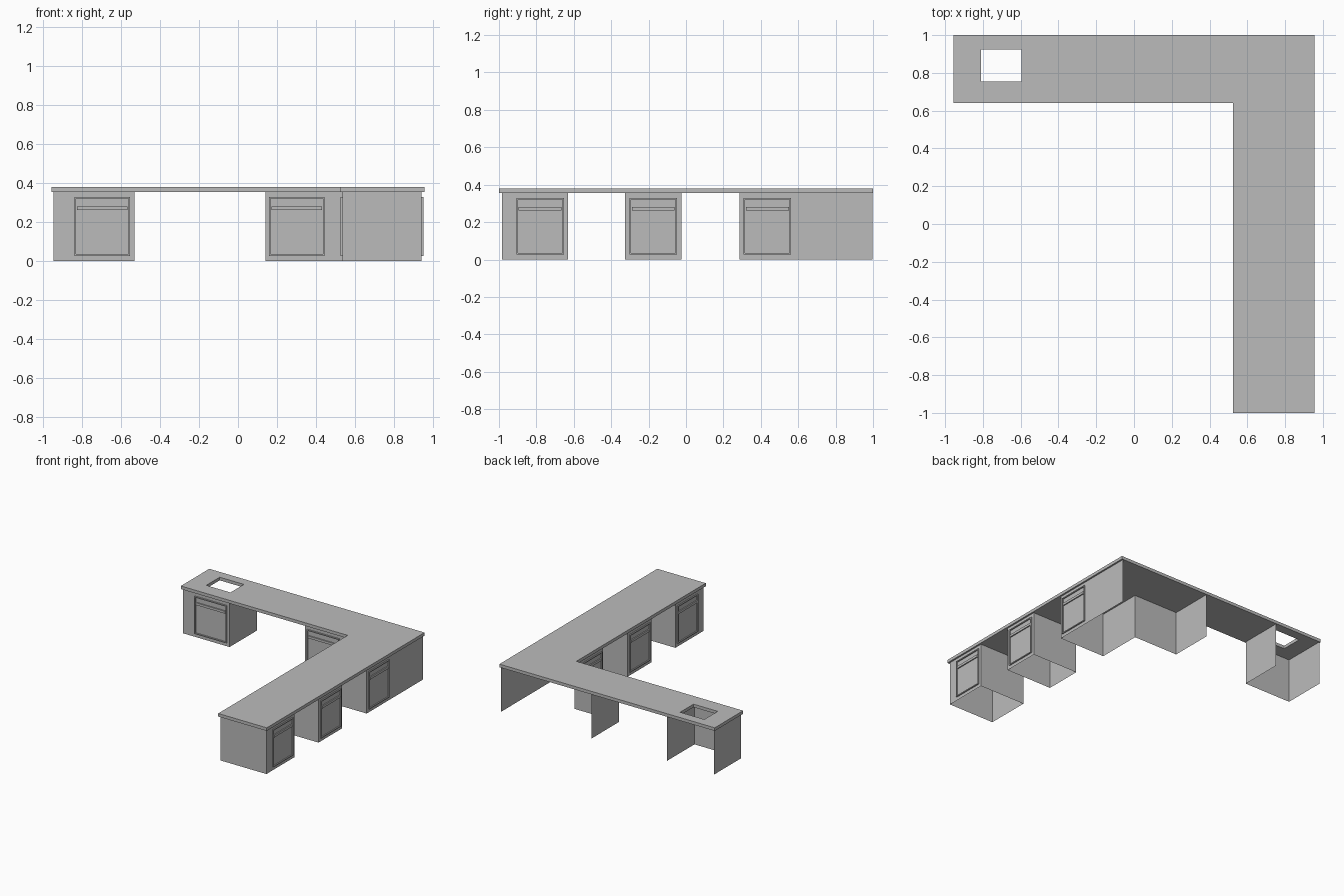
import bpy
import bmesh
from math import pi
from mathutils import Matrix, Vector

cube = bpy.data.objects.get("Cube")
if cube:
    bpy.data.objects.remove(cube)

grey = bpy.data.materials.new("light_grey")
grey.use_nodes = True
colour = (0.5, 0.5, 0.5, 1)
grey.diffuse_color = colour
grey.node_tree.nodes["Principled BSDF"].inputs["Base Color"].default_value = colour

TOP = 0.38      # worktop surface
UNDER = 0.355   # worktop underside and cabinet height
RISE = 0.009    # how far door frames stand out


def add_object(name, bm):
    mesh = bpy.data.meshes.new(name)
    bm.to_mesh(mesh)
    bm.free()
    mesh.materials.append(grey)
    obj = bpy.data.objects.new(name, mesh)
    bpy.context.collection.objects.link(obj)
    return obj


def add_box(bm, low, high):
    low, high = Vector(low), Vector(high)
    size = Matrix.Diagonal((*(high - low), 1))
    bmesh.ops.create_cube(bm, size=1, matrix=Matrix.Translation((low + high) / 2) @ size)


def walls(name, path, closed=False):
    """Thin upright panels along a plan path, with outside on its left."""
    bm = bmesh.new()
    low = [bm.verts.new((x, y, 0)) for x, y in path]
    high = [bm.verts.new((x, y, UNDER)) for x, y in path]
    for i in range(len(path) if closed else len(path) - 1):
        j = (i + 1) % len(path)
        bm.faces.new((low[j], low[i], high[i], high[j]))
    return add_object(name, bm)


def door(name, x, y, width, turn):
    """Raised frame and bar handle, facing -y before turning; x, y is its middle."""
    place = Matrix.Translation((x, y, 0)) @ Matrix.Rotation(turn, 4, 'Z')
    half, low, high, rim = width / 2, 0.027, 0.328, 0.008

    frame = bmesh.new()
    for side in (-1, 1):
        edges = sorted((side * half, side * (half - rim)))
        add_box(frame, (edges[0], -RISE, low), (edges[1], 0, high))
    for z in (low, high - rim):
        add_box(frame, (rim - half, -RISE, z), (half - rim, 0, z + rim))
    add_object(name + "_frame", frame).matrix_world = place

    handle = bmesh.new()
    grip = half - 0.013
    add_box(handle, (-grip, -RISE, 0.262), (grip, 0, 0.281))
    add_object(name + "_handle", handle).matrix_world = place


# L-shaped worktop with a sink opening
bm = bmesh.new()
xs = (-0.955, -0.81, -0.595, 0.525, 0.955)
ys = (-1, 0.64, 0.755, 0.925, 1)
for i in range(4):
    for j in range(4):
        missing = (j == 0 and i < 3) or (i == 1 and j == 2)
        if not missing:
            corners = ((i, j), (i + 1, j), (i + 1, j + 1), (i, j + 1))
            bm.faces.new([bm.verts.new((xs[a], ys[b], UNDER)) for a, b in corners])
bmesh.ops.remove_doubles(bm, verts=bm.verts, dist=0.001)
slab = bmesh.ops.extrude_face_region(bm, geom=bm.faces[:], use_keep_orig=True)
raised = [v for v in slab["geom"] if isinstance(v, bmesh.types.BMVert)]
bmesh.ops.translate(bm, verts=raised, vec=(0, 0, TOP - UNDER))
bmesh.ops.recalc_face_normals(bm, faces=bm.faces)
bmesh.ops.dissolve_limit(bm, angle_limit=0.01, verts=bm.verts, edges=bm.edges)
add_object("worktop", bm)

# Cabinet bodies, open underneath and at the back wall
INNER, OUTER, FRONT, BACK = 0.535, 0.942, 0.65, 0.997
for name, y0, y1 in (("end_cabinet", -0.985, -0.63), ("middle_cabinet", -0.325, -0.025)):
    walls(name, [(OUTER, y1), (OUTER, y0), (INNER, y0), (INNER, y1)], closed=True)
walls("corner_cabinet", [(OUTER, BACK), (OUTER, 0.285), (INNER, 0.285),
                         (INNER, FRONT), (0.14, FRONT), (0.14, BACK)])
walls("sink_cabinet", [(-0.53, BACK), (-0.53, FRONT), (-0.945, FRONT), (-0.945, BACK)])

# Doors on both faces of the long arm
for name, y in (("end", -0.78), ("middle", -0.175), ("corner", 0.435)):
    door(name + "_outer_door", OUTER, y, 0.255, pi / 2)
    door(name + "_inner_door", INNER, y, 0.255, -pi / 2)

# Doors along the back arm
door("sink_door", -0.695, FRONT, 0.285, 0)
door("back_door", 0.302, FRONT, 0.285, 0)
